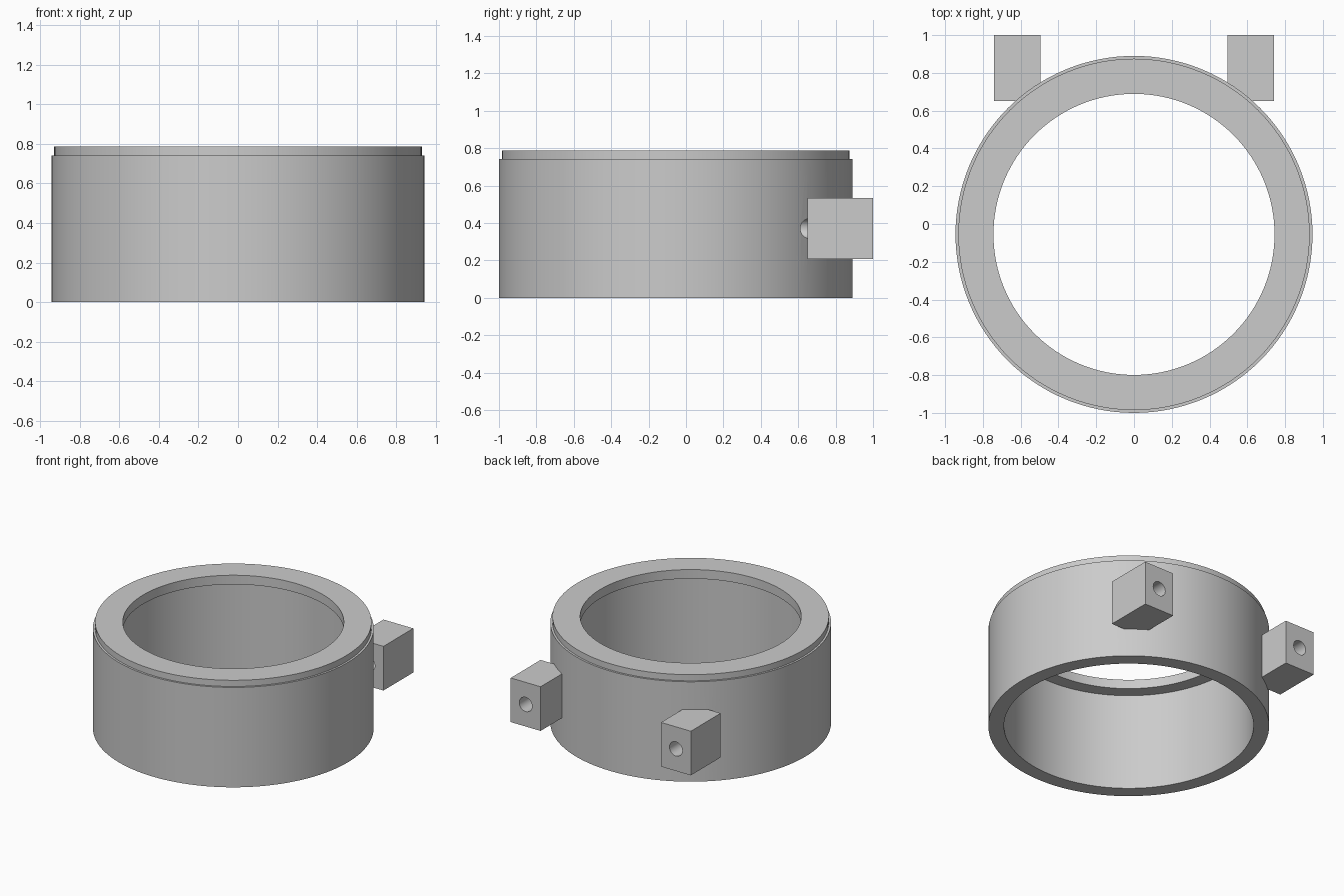
import bpy, bmesh, math

if "Cube" in bpy.data.objects:
    bpy.data.objects.remove(bpy.data.objects["Cube"])

CY = -0.055      # ring axis position in y
SEG = 128

grey = bpy.data.materials.new("light_grey")
grey.diffuse_color = (0.6, 0.6, 0.6, 1)
grey.use_nodes = True
grey.node_tree.nodes["Principled BSDF"].inputs["Base Color"].default_value = grey.diffuse_color


def make_object(name, bm):
    bmesh.ops.recalc_face_normals(bm, faces=bm.faces)
    mesh = bpy.data.meshes.new(name)
    bm.to_mesh(mesh)
    bm.free()
    mesh.materials.append(grey)
    obj = bpy.data.objects.new(name, mesh)
    bpy.context.collection.objects.link(obj)
    return obj


def lathe(name, profile):
    """Closed (radius, z) profile turned around the ring axis."""
    bm = bmesh.new()
    rings = []
    for i in range(SEG):
        a = 2 * math.pi * i / SEG
        rings.append([bm.verts.new((r * math.cos(a), CY + r * math.sin(a), z))
                      for r, z in profile])
    n = len(profile)
    for i in range(SEG):
        p, q = rings[i], rings[(i + 1) % SEG]
        for j in range(n):
            k = (j + 1) % n
            bm.faces.new((p[j], q[j], q[k], p[k]))
    return make_object(name, bm)


def box(name, lo, hi):
    bm = bmesh.new()
    bmesh.ops.create_cube(bm, size=1)
    for v in bm.verts:
        v.co = [(a + b) / 2 + c * (b - a) for a, b, c in zip(lo, hi, v.co)]
    return make_object(name, bm)


def drill(name, x, z, r, y0, y1):
    """Cylinder along y."""
    bpy.ops.mesh.primitive_cylinder_add(
        vertices=32, radius=r, depth=y1 - y0,
        location=(x, (y0 + y1) / 2, z), rotation=(math.pi / 2, 0, 0))
    obj = bpy.context.object
    obj.name = name
    obj.data.materials.append(grey)
    return obj


def combine(target, other, operation):
    mod = target.modifiers.new(operation.lower(), 'BOOLEAN')
    mod.operation, mod.solver, mod.object = operation, 'EXACT', other
    bpy.context.view_layer.objects.active = target
    bpy.ops.object.modifier_apply(modifier=mod.name)
    bpy.data.objects.remove(other)


# Ring wall with a stepped top rim and an inward top flange
ring = lathe("ring_housing", [
    (0.84, 0), (0.945, 0), (0.945, 0.742), (0.93, 0.742),
    (0.93, 0.788), (0.744, 0.788), (0.744, 0.72), (0.84, 0.72)])

# Pair of mounting lugs at the back, each with a blind screw hole
for side in (-1, 1):
    x0, x1 = sorted((side * 0.495, side * 0.74))
    combine(ring, box("mounting_lug", (x0, 0.65, 0.207), (x1, 1.0, 0.535)), 'UNION')
for side in (-1, 1):
    combine(ring, drill("screw_hole", side * 0.617, 0.371, 0.053, 0.59, 1.1), 'DIFFERENCE')

# Smooth curved walls, sharp edges kept
bpy.ops.object.select_all(action='DESELECT')
ring.select_set(True)
bpy.context.view_layer.objects.active = ring
bpy.ops.object.shade_smooth_by_angle(angle=math.radians(30))
